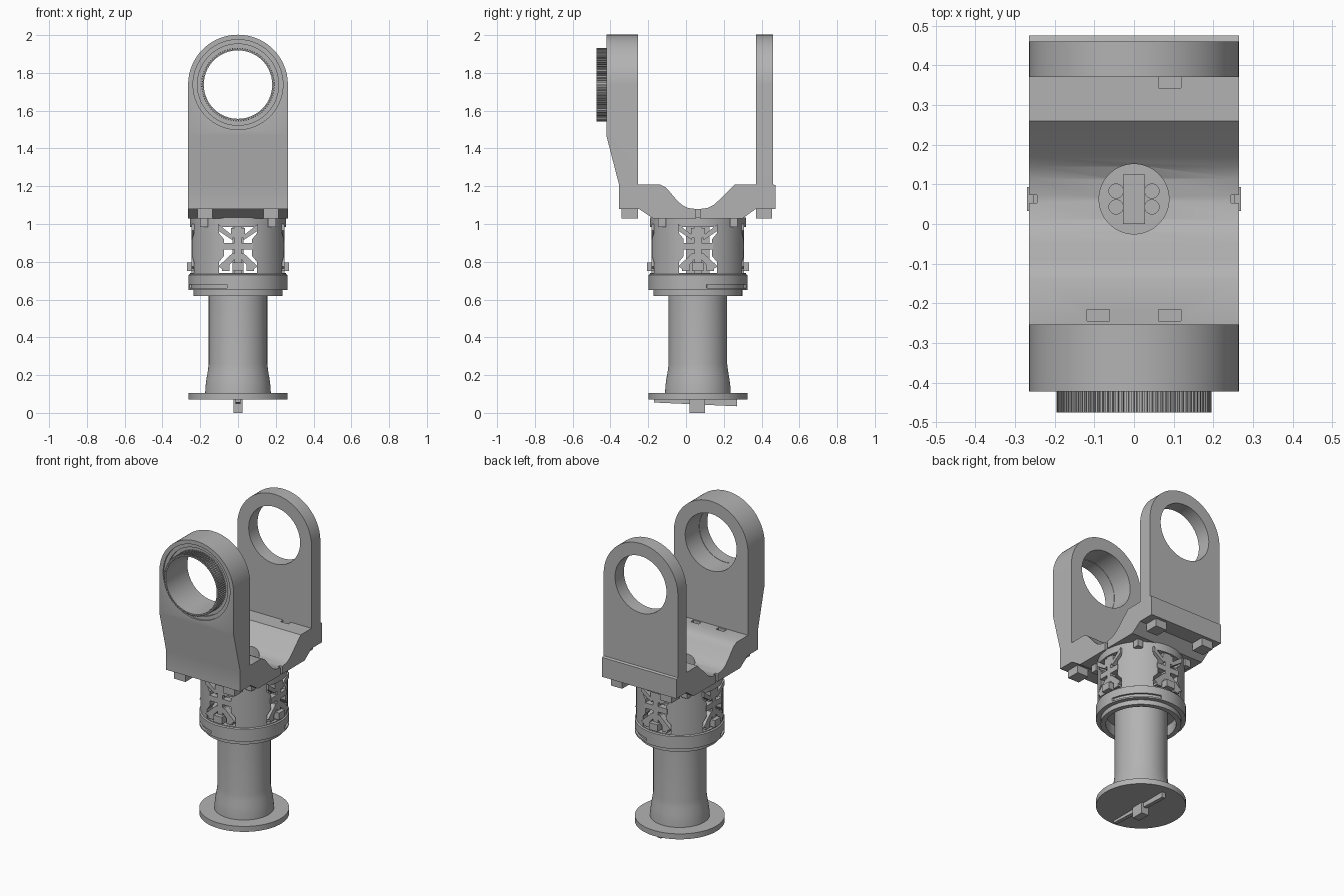
import bpy, bmesh, math
from mathutils import Matrix, Vector

if "Cube" in bpy.data.objects:
    bpy.data.objects.remove(bpy.data.objects["Cube"])

CY = 0.063            # column axis position in y
EYE_Z, EYE_R = 1.738, 0.183

grey = bpy.data.materials.new("plain grey")
grey.diffuse_color = (0.45, 0.45, 0.45, 1)
grey.use_nodes = True
grey.node_tree.nodes["Principled BSDF"].inputs["Base Color"].default_value = grey.diffuse_color


def finish(name, bm):
    bmesh.ops.recalc_face_normals(bm, faces=bm.faces)
    me = bpy.data.meshes.new(name)
    bm.to_mesh(me)
    bm.free()
    me.materials.append(grey)
    ob = bpy.data.objects.new(name, me)
    bpy.context.collection.objects.link(ob)
    return ob


def prism(name, pts, axis, a, b, turn=0):
    """Extrude a 2D outline along an axis; turn rotates it about the column."""
    place = {'x': lambda p, t: (t, p[0], p[1]),
             'y': lambda p, t: (p[0], t, p[1]),
             'z': lambda p, t: (p[0], p[1], t)}[axis]
    bm = bmesh.new()
    lo = [bm.verts.new(place(p, a)) for p in pts]
    hi = [bm.verts.new(place(p, b)) for p in pts]
    n = len(pts)
    bm.faces.new(lo)
    bm.faces.new(hi)
    for i in range(n):
        bm.faces.new((lo[i], lo[(i + 1) % n], hi[(i + 1) % n], hi[i]))
    if turn:
        bmesh.ops.rotate(bm, verts=bm.verts, cent=(0, CY, 0),
                         matrix=Matrix.Rotation(turn, 3, 'Z'))
    return finish(name, bm)


def box(name, x0, x1, y0, y1, z0, z1, turn=0):
    return prism(name, [(x0, y0), (x1, y0), (x1, y1), (x0, y1)], 'z', z0, z1, turn)


def circle(cx, cy, r, n=96, a0=0.0, a1=2 * math.pi):
    return [(cx + r * math.cos(a0 + (a1 - a0) * i / n),
             cy + r * math.sin(a0 + (a1 - a0) * i / n)) for i in range(n)]


def lathe(name, profile, closed=False, n=96):
    """Revolve an (r, z) profile about the column axis."""
    bm = bmesh.new()
    rings = [[bm.verts.new((x, y, z)) for x, y in circle(0, CY, r, n)] for r, z in profile]
    pairs = list(zip(rings, rings[1:]))
    if closed:
        pairs.append((rings[-1], rings[0]))
    else:
        bm.faces.new(rings[0])
        bm.faces.new(rings[-1])
    for p, q in pairs:
        for i in range(n):
            j = (i + 1) % n
            bm.faces.new((p[i], p[j], q[j], q[i]))
    return finish(name, bm)


def boolean(ob, cutter, op='DIFFERENCE'):
    m = ob.modifiers.new("cut", 'BOOLEAN')
    m.operation, m.solver, m.object = op, 'EXACT', cutter
    bpy.context.view_layer.objects.active = ob
    bpy.ops.object.modifier_apply(modifier=m.name)
    bpy.data.objects.remove(cutter, do_unlink=True)


# Base flange, column and floor of the collar
lathe("base_flange", [(0.262, 0.07), (0.262, 0.105)])
lathe("column", [(0.174, 0.10), (0.172, 0.14), (0.167, 0.18), (0.16, 0.22),
                 (0.155, 0.26), (0.155, 0.72)])
lathe("collar_floor", [(0.215, 0.69), (0.215, 0.73)])

# Key and sloping rail under the flange
box("base_key", -0.025, 0.025, 0.018, 0.10, 0.0, 0.075)
prism("base_rail", [(-0.17, 0.075), (-0.17, 0.055), (0.27, 0.035), (0.27, 0.075)],
      'x', -0.012, 0.012)

# Housing shell with stepped collar, windows and bayonet grooves
housing = lathe("housing", [(0.205, 0.62), (0.235, 0.62), (0.235, 0.65), (0.262, 0.65),
                            (0.262, 0.73), (0.254, 0.735), (0.254, 1.035), (0.205, 1.035)], True)
window = [(-0.1, 0.74), (0.1, 0.74), (0.1, 0.80), (0.075, 0.83), (0.075, 0.92),
          (0.1, 0.95), (0.1, 0.985), (-0.1, 0.985), (-0.1, 0.95), (-0.075, 0.92),
          (-0.075, 0.83), (-0.1, 0.80)]
for k in range(2):
    boolean(housing, prism("window_cutter", window, 'y', CY - 0.4, CY + 0.4, k * math.pi / 2))
for half in (0, math.pi):
    a0, a1 = math.radians(8) + half, math.radians(78) + half
    outline = circle(0, CY, 0.3, 24, a0, a1) + circle(0, CY, 0.25, 24, a1, a0)
    boolean(housing, prism("groove_cutter", outline, 'z', 0.66, 0.68))

# Four latch clips, one in each window
for k in range(4):
    t = k * math.pi / 2
    y0, y1 = CY - 0.245, CY - 0.205
    box("clip_upper_block", -0.037, 0.037, y0, y1, 0.925, 0.98, t)
    box("clip_bar", -0.08, 0.08, y0, y1, 0.865, 0.90, t)
    box("clip_post", -0.018, 0.018, y0, y1, 0.74, 0.985, t)
    box("clip_latch", -0.03, 0.03, CY - 0.27, y1, 0.75, 0.795, t)
    for s in (-1, 1):
        prism("clip_upper_strut", [(s * 0.105, 1.0), (s * 0.105, 0.965), (s * 0.03, 0.915),
                                   (s * 0.03, 0.94)], 'y', y0, y1, t)
        prism("clip_lower_strut", [(s * 0.105, 0.775), (s * 0.03, 0.845), (s * 0.012, 0.845),
                                   (s * 0.012, 0.82), (s * 0.07, 0.755)], 'y', y0, y1, t)
        box("clip_side_block", s * 0.045, s * 0.085, y0, y1, 0.75, 0.79, t)

# Perforated top plate and central post inside the housing
plate = lathe("top_plate", [(0.21, 0.99), (0.21, 1.02)])
for sx in (-1, 1):
    for sy in (-1, 1):
        boolean(plate, prism("hole_cutter", circle(sx * 0.045, CY + sy * 0.02, 0.018, 24),
                             'z', 0.9, 1.1))
box("centre_post", -0.028, 0.028, 0.0, 0.125, 0.72, 1.05)

# Yoke: side profile trimmed by a round-topped front outline
saddle = [(0.26, 1.21), (0.17, 1.122), (0.145, 1.10), (0.115, 1.085), (0.063, 1.078),
          (0.01, 1.085), (-0.02, 1.10), (-0.05, 1.128), (-0.09, 1.175), (-0.11, 1.195), (-0.14, 1.21)]
side = ([(-0.355, 1.08), (-0.355, 1.21), (-0.422, 1.47), (-0.422, 2.1), (-0.253, 2.1),
         (-0.253, 1.21)] + saddle[::-1] +
        [(0.37, 1.21), (0.37, 2.1), (0.46, 2.1), (0.46, 1.21), (0.475, 1.205), (0.475, 1.08),
         (0.37, 1.08), (0.30, 1.03), (-0.175, 1.03), (-0.25, 1.08)])
yoke = prism("yoke", side, 'x', -0.4, 0.4)
arch = [(-0.264, 0.9), (0.264, 0.9)] + circle(0, EYE_Z, 0.264, 64, 0, math.pi) + [(-0.264, EYE_Z)]
boolean(yoke, prism("arch_cutter", arch, 'y', -0.6, 0.6), 'INTERSECT')
boolean(yoke, prism("eye_cutter", circle(0, EYE_Z, EYE_R), 'y', -0.7, 0.7))
boolean(yoke, prism("recess_cutter", circle(0, EYE_Z, 0.238), 'y', -0.6, -0.412))
boolean(yoke, prism("recess_step_cutter", circle(0, EYE_Z, 0.215), 'y', -0.6, -0.40))
boolean(yoke, prism("saddle_hole_cutter", circle(0, CY, 0.088), 'z', 0.9, 1.3))
for s in (-1, 1):   # side slots
    box_x = sorted((s * 0.245, s * 0.3))
    boolean(yoke, box("slot_cutter", *box_x, CY - 0.01, CY + 0.01, 0.9, 1.2))
for x, y in ((-0.09, -0.23), (0.09, -0.23), (0.09, 0.357)):   # small pockets
    boolean(yoke, box("pocket_cutter", x - 0.028, x + 0.028, y - 0.014, y + 0.014, 1.18, 1.3))

# Toothed ring on the front eye
N = 90
teeth = []
for i in range(N):
    for f, r in ((0, 0.187), (0.45, 0.187), (0.5, 0.195), (0.95, 0.195)):
        a = 2 * math.pi * (i + f) / N
        teeth.append((r * math.cos(a), EYE_Z + r * math.sin(a)))
ring = prism("toothed_ring", teeth, 'y', -0.475, -0.395)
boolean(ring, prism("ring_cutter", circle(0, EYE_Z, 0.181), 'y', -0.6, 0))

# Feet under the yoke corners and tabs joining yoke and housing
for s in (-1, 1):
    for y in (-0.298, 0.413):
        box("foot", s * 0.175 - 0.04, s * 0.175 + 0.04, y - 0.043, y + 0.043, 1.03, 1.085)
    for t in (0, math.pi):
        box("tab", s * 0.18 - 0.02, s * 0.18 + 0.02, CY - 0.21, CY - 0.17, 0.985, 1.04, t)

# Smooth round walls, keep sharp edges
bpy.ops.object.select_all(action='SELECT')
bpy.context.view_layer.objects.active = yoke
bpy.ops.object.shade_smooth_by_angle(angle=math.radians(30))
